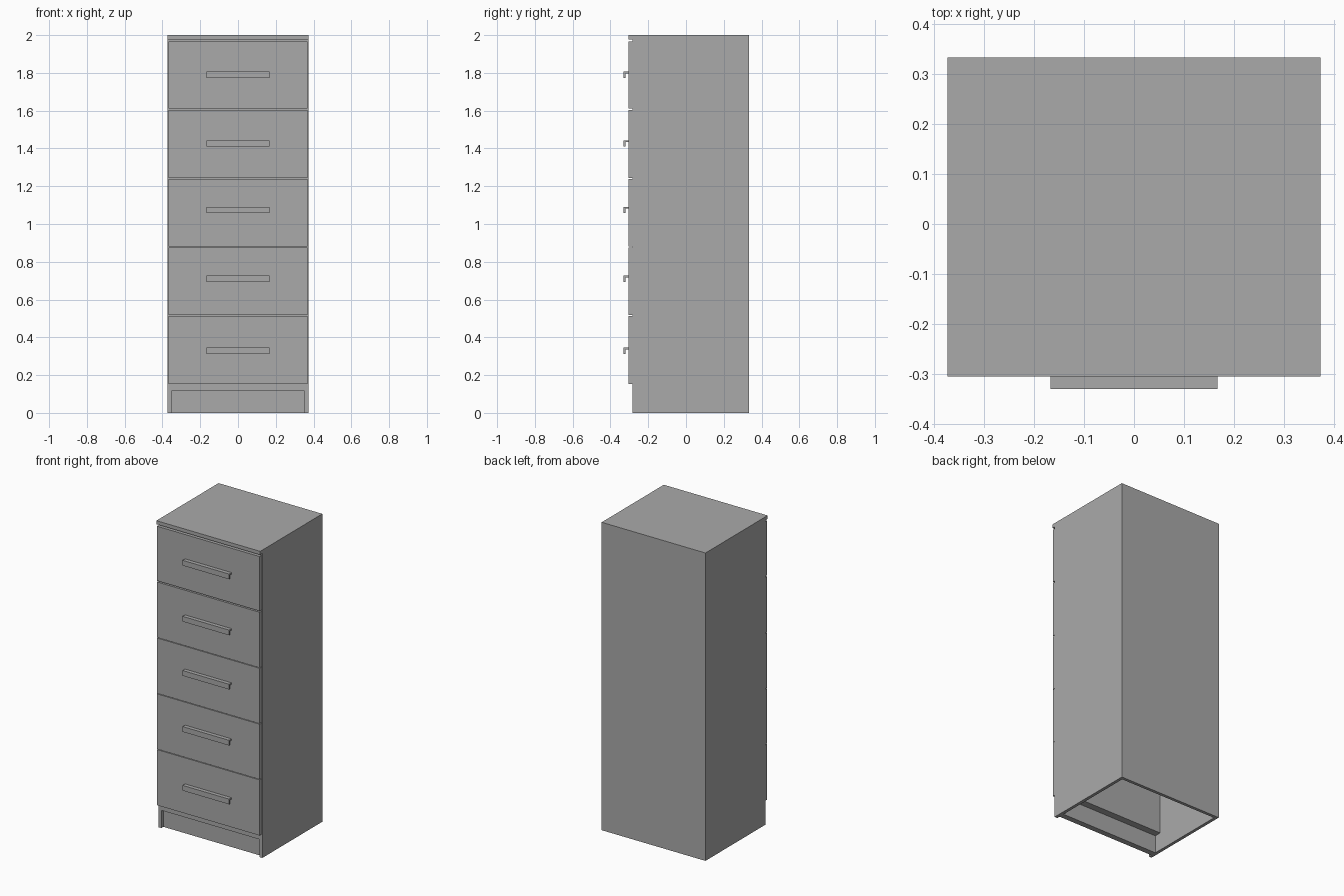
import bpy
import bmesh

cube = bpy.data.objects.get("Cube")
if cube:
    bpy.data.objects.remove(cube, do_unlink=True)

grey = bpy.data.materials.new("plain_grey")
grey.use_nodes = True
colour = (0.4, 0.4, 0.4, 1)
grey.diffuse_color = colour
grey.node_tree.nodes["Principled BSDF"].inputs["Base Color"].default_value = colour


def finish(name, bm):
    bmesh.ops.recalc_face_normals(bm, faces=bm.faces)
    mesh = bpy.data.meshes.new(name)
    bm.to_mesh(mesh)
    bm.free()
    mesh.materials.append(grey)
    obj = bpy.data.objects.new(name, mesh)
    bpy.context.collection.objects.link(obj)
    return obj


def box(name, x, y, z):
    """Box from (min, max) spans."""
    bm = bmesh.new()
    bmesh.ops.create_cube(bm, size=1)
    for v in bm.verts:
        v.co = [span[0] if c < 0 else span[1] for c, span in zip(v.co, (x, y, z))]
    return finish(name, bm)


def extrude_x(name, profile, half):
    """Sweep a (y, z) profile across the width."""
    bm = bmesh.new()
    face = bm.faces.new([bm.verts.new((-half, y, z)) for y, z in profile])
    out = bmesh.ops.extrude_face_region(bm, geom=[face])
    for v in out["geom"]:
        if isinstance(v, bmesh.types.BMVert):
            v.co.x = half
    return finish(name, bm)


W, FRONT, BODY, BACK, T = 0.373, -0.305, -0.283, 0.333, 0.02
INNER = W - T

# Carcass: sides, back and top, open underneath
for name, s in (("left_side", 1), ("right_side", -1)):
    box(name, sorted((s * INNER, s * W)), (BODY, BACK), (0, 2 - T))
box("back_panel", (-INNER, INNER), (BACK - T, BACK), (0, 2 - T))
box("top_panel", (-W, W), (FRONT, BACK), (1.977, 2))

# Front structure behind the drawer fronts, and the recessed plinth
box("front_frame", (-INNER, INNER), (BODY, -0.18), (0.115, 2 - T))
box("plinth", (-INNER, INNER), (-0.262, -0.225), (0, 0.115))

# Drawer fronts, each with an L-shaped pull
spans = ((0.153, 0.514), (0.518, 0.876), (0.88, 1.239), (1.243, 1.603), (1.611, 1.965))
pulls = (0.345, 0.727, 1.091, 1.443, 1.807)
for i, (span, top) in enumerate(zip(spans, pulls), 1):
    box(f"drawer_front_{i}", (-0.369, 0.369), (FRONT, BODY), span)
    lip, low = FRONT - 0.025, top - 0.034
    extrude_x(f"drawer_pull_{i}",
              [(FRONT, top), (lip, top), (lip, low), (lip + 0.01, low),
               (lip + 0.01, top - 0.01), (FRONT, top - 0.01)], 0.167)
